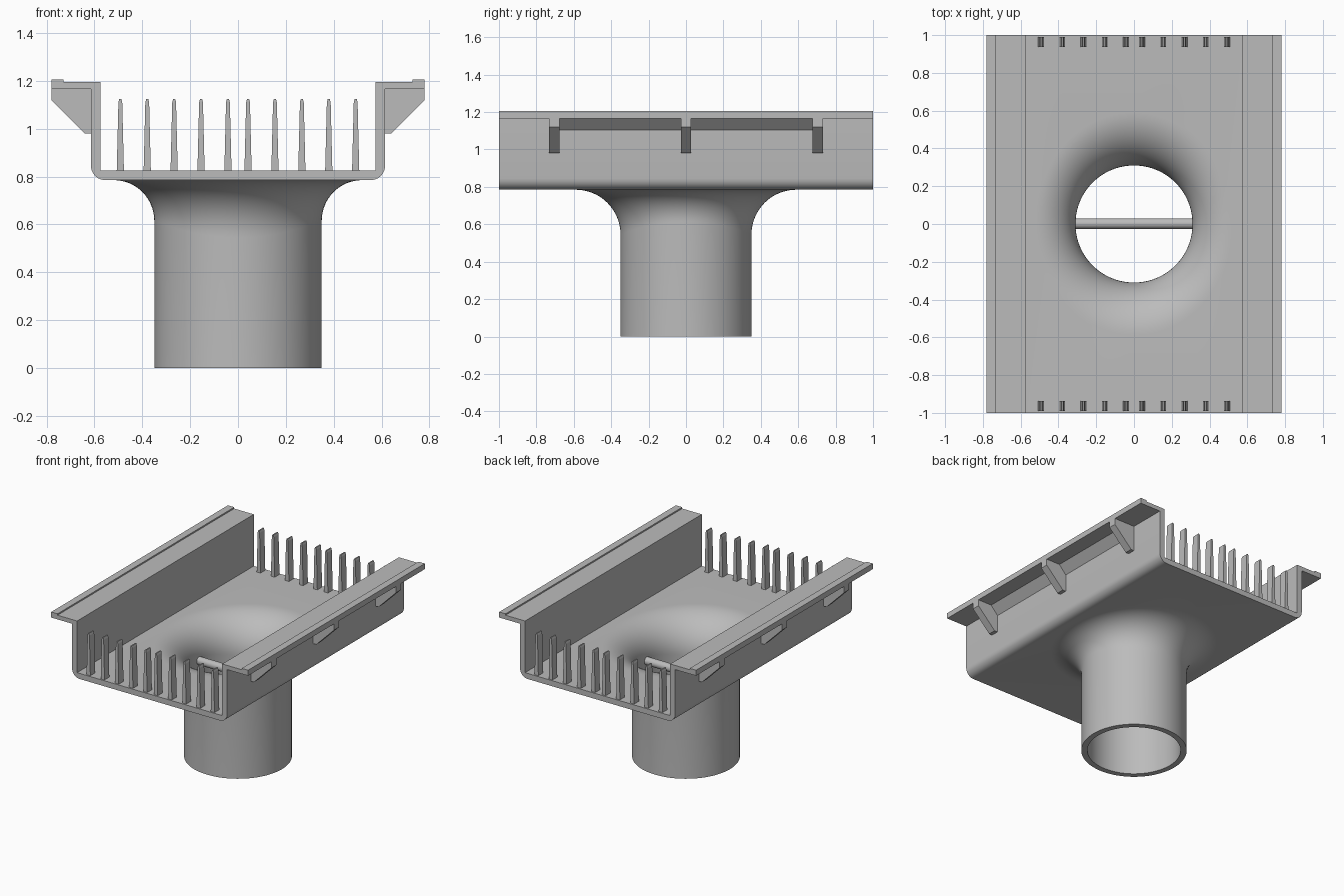
import bpy, bmesh
from math import sin, cos, pi

cube = bpy.data.objects.get("Cube")
if cube:
    bpy.data.objects.remove(cube, do_unlink=True)

grey = bpy.data.materials.new("plain_grey")
grey.use_nodes = True
COLOUR = (0.5, 0.5, 0.5, 1)
grey.diffuse_color = COLOUR
grey.node_tree.nodes["Principled BSDF"].inputs["Base Color"].default_value = COLOUR

FLOOR_LOW, FLOOR_TOP = 0.785, 0.825
PIPE_OUT, PIPE_IN = 0.35, 0.31
SEGS, STEPS = 96, 16


def make_object(name, bm):
    bmesh.ops.recalc_face_normals(bm, faces=bm.faces)
    mesh = bpy.data.meshes.new(name)
    bm.to_mesh(mesh)
    bm.free()
    mesh.materials.append(grey)
    obj = bpy.data.objects.new(name, mesh)
    bpy.context.collection.objects.link(obj)
    return obj


def activate(obj):
    bpy.ops.object.select_all(action='DESELECT')
    obj.select_set(True)
    bpy.context.view_layer.objects.active = obj


def smooth(obj):
    activate(obj)
    bpy.ops.object.shade_smooth_by_angle(angle=pi / 6)


def prism(bm, outline, y0, y1):
    """Extrude an x-z outline from y0 to y1."""
    face = bm.faces.new([bm.verts.new((x, y0, z)) for x, z in outline])
    new = bmesh.ops.extrude_face_region(bm, geom=[face])["geom"]
    verts = [v for v in new if isinstance(v, bmesh.types.BMVert)]
    bmesh.ops.translate(bm, verts=verts, vec=(0, y1 - y0, 0))


def mirrored(outline):
    return [(-x, z) for x, z in reversed(outline)]


def flare(a):
    """Outer fillet radius, wider toward the front and back."""
    return 0.17 + 0.07 * sin(a) ** 2


def rim_point(a, z):
    r = PIPE_OUT + flare(a)
    return (r * cos(a), r * sin(a), z)


angles = [2 * pi * i / SEGS for i in range(SEGS)]

# Channel: U section with rounded outer corners, flanges and raised lips
corner = [(0.555 + 0.06 * sin(t * pi / 12), 0.845 - 0.06 * cos(t * pi / 12)) for t in range(7)]
half = corner + [(0.615, 1.165), (0.78, 1.165), (0.78, 1.205), (0.73, 1.205),
                 (0.73, 1.195), (0.575, 1.195), (0.575, FLOOR_TOP)]
bm = bmesh.new()
prism(bm, half + mirrored(half), -1, 1)
body = make_object("channel_with_outlet", bm)

# Cut the flared opening through the floor
bm = bmesh.new()
low = [bm.verts.new(rim_point(a, 0.7)) for a in angles]
high = [bm.verts.new(rim_point(a, 0.9)) for a in angles]
bm.faces.new(low)
bm.faces.new(high)
for i in range(SEGS):
    j = (i + 1) % SEGS
    bm.faces.new((low[i], low[j], high[j], high[i]))
cutter = make_object("opening_cutter", bm)
cutter.hide_render = True
cut = body.modifiers.new("opening", 'BOOLEAN')
cut.operation = 'DIFFERENCE'
cut.solver = 'EXACT'
cut.object = cutter
activate(body)
bpy.ops.object.modifier_apply(modifier=cut.name)
bpy.data.objects.remove(cutter, do_unlink=True)

# Outlet pipe: outer flare down, bottom ring, inner flare back up
bm = bmesh.new()
bm.from_mesh(body.data)
walls = [f for f in bm.faces if abs(f.normal.z) < 0.1
         and abs(f.calc_center_median().x) < 0.57 and abs(f.calc_center_median().y) < 0.7]
bmesh.ops.delete(bm, geom=walls, context='FACES')


def outlet_section(a):
    r = flare(a)
    centre, level = PIPE_OUT + r, FLOOR_LOW - r

    def arc(radius):
        return [(centre - radius * sin(t * pi / 2 / STEPS), level + radius * cos(t * pi / 2 / STEPS))
                for t in range(STEPS + 1)]
    inner = arc(r + FLOOR_TOP - FLOOR_LOW)
    return arc(r) + [(PIPE_OUT, 0), (PIPE_IN, 0)] + inner[::-1]


columns = [[bm.verts.new((r * cos(a), r * sin(a), z)) for r, z in outlet_section(a)] for a in angles]
for i in range(SEGS):
    here, there = columns[i], columns[(i + 1) % SEGS]
    for k in range(len(here) - 1):
        bm.faces.new((here[k], there[k], there[k + 1], here[k + 1]))
bmesh.ops.remove_doubles(bm, verts=bm.verts, dist=0.0005)
bmesh.ops.recalc_face_normals(bm, faces=bm.faces)
bm.to_mesh(body.data)
bm.free()
smooth(body)

# Crossbar inside the outlet
bpy.ops.mesh.primitive_cylinder_add(vertices=32, radius=0.028, depth=0.64,
                                    location=(0, 0.002, 0.6), rotation=(0, pi / 2, 0))
bar = bpy.context.object
bar.name = "crossbar"
bar.data.materials.append(grey)
smooth(bar)

# Support brackets and sloped strips under both flanges
gusset = [(0.615, 0.98), (0.64, 0.98), (0.78, 1.12), (0.78, 1.165), (0.615, 1.165)]
strip = [(0.615, 1.105), (0.67, 1.165), (0.615, 1.165)]
for side, shape in (("left", lambda p: p), ("right", mirrored)):
    bm = bmesh.new()
    for y in (-0.705, 0, 0.705):
        prism(bm, shape(gusset), y - 0.028, y + 0.028)
    make_object(side + "_flange_brackets", bm)
    bm = bmesh.new()
    for y0, y1 in ((-0.677, -0.028), (0.028, 0.677)):
        prism(bm, shape(strip), y0, y1)
    make_object(side + "_flange_strips", bm)

# Tapered comb teeth at both ends
tooth = [(-0.015, FLOOR_TOP), (0.015, FLOOR_TOP), (0.008, 1.11),
         (0.004, 1.125), (-0.004, 1.125), (-0.008, 1.11)]
for end, y in (("front", -0.963), ("back", 0.963)):
    bm = bmesh.new()
    for i in range(5):
        for s in (-1, 1):
            x0 = s * (0.042 + 0.1125 * i)
            prism(bm, [(x0 + x, z) for x, z in tooth], y - 0.027, y + 0.027)
    make_object(end + "_teeth", bm)
